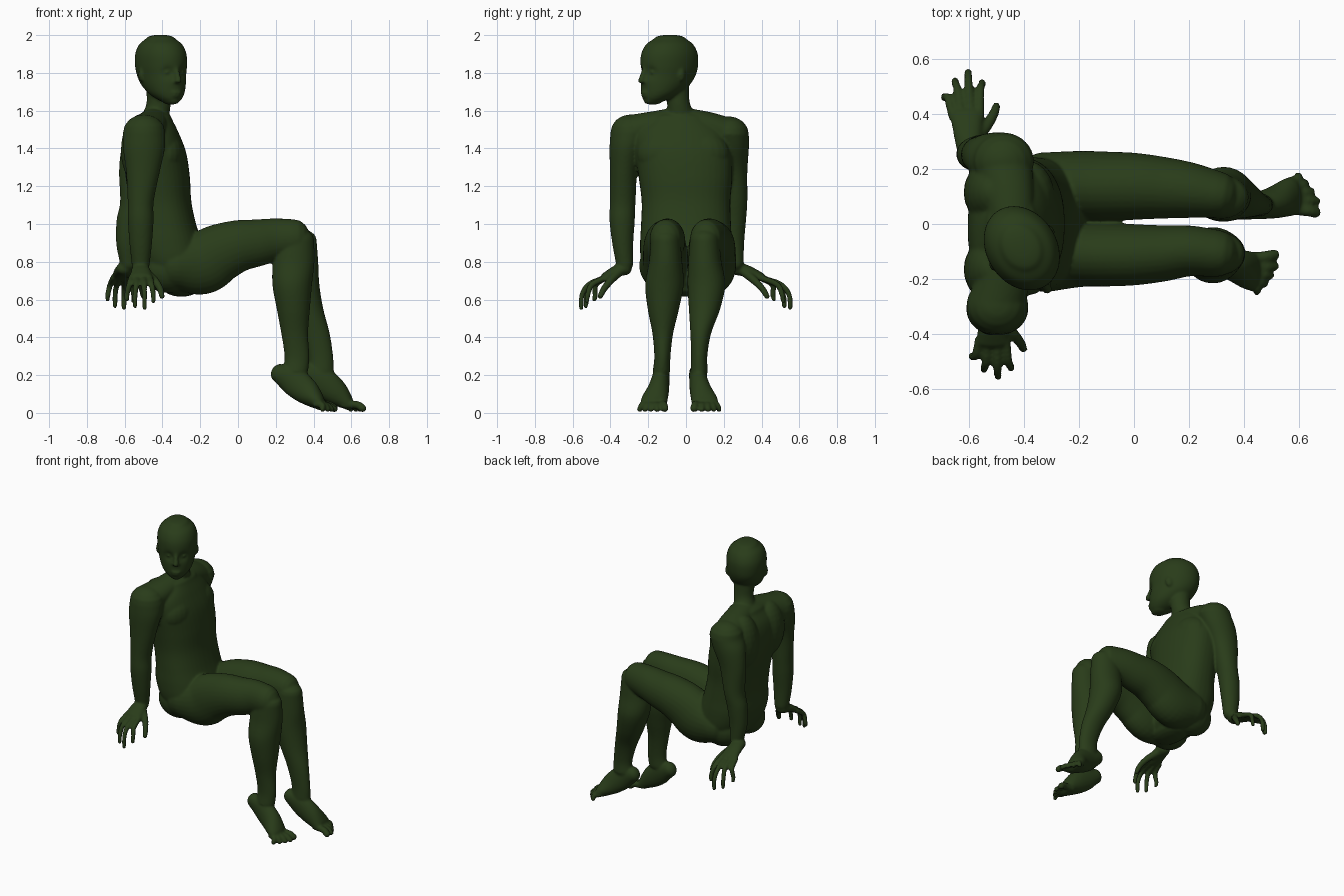
import bpy, bmesh, math
from mathutils import Vector, Matrix

bm = bmesh.new()
X, Y, Z = Vector((1, 0, 0)), Vector((0, 1, 0)), Vector((0, 0, 1))


def spline(pts, steps=6):
    """Catmull-Rom through rows of numbers."""
    p = [Vector(q) for q in pts]
    p = [p[0] * 2 - p[1]] + p + [p[-1] * 2 - p[-2]]
    out = []
    for i in range(1, len(p) - 2):
        a, b, c, d = p[i - 1:i + 3]
        for k in range(steps):
            t = k / steps
            out.append(0.5 * (2 * b + (c - a) * t + (2 * a - 5 * b + 4 * c - d) * t * t
                              + (3 * b - a - 3 * c + d) * t ** 3))
    return out + [p[-2]]


def loft(pts, side, axis=None, cap=0.9, sides=28, power=2.0):
    """Tube of oval sections (x, y, z, half width along side, other half width), domed ends."""
    rows = spline(pts)
    n = len(rows)
    rings = []
    for i, r in enumerate(rows):
        c = Vector(r[:3])
        t = axis or (Vector(rows[min(i + 1, n - 1)][:3]) - Vector(rows[max(i - 1, 0)][:3])).normalized()
        u = (side - t * side.dot(t)).normalized()
        rings.append((c, t, u, t.cross(u), r[3], r[4]))
    for end in (0, -1):
        c, t, u, v, a, b = rings[end]
        out = (rings[end][0] - rings[1 if end == 0 else -2][0]).dot(t)
        h = math.copysign(min(a, b) * cap, out)
        dome = [(c + t * h * math.sin(w), t, u, v, a * math.cos(w), b * math.cos(w))
                for w in (0.4, 0.8, 1.15, 1.45)]
        rings = dome[::-1] + rings if end == 0 else rings + dome
    grid = []
    for c, t, u, v, a, b in rings:
        row = []
        for k in range(sides):
            w = math.tau * k / sides
            cs, sn = math.cos(w), math.sin(w)
            row.append(bm.verts.new(c + u * math.copysign(abs(cs) ** (2 / power), cs) * a
                                    + v * math.copysign(abs(sn) ** (2 / power), sn) * b))
        grid.append(row)
    for r0, r1 in zip(grid, grid[1:]):
        for k in range(sides):
            j = (k + 1) % sides
            bm.faces.new((r0[k], r0[j], r1[j], r1[k]))
    bm.faces.new(grid[0][::-1])
    bm.faces.new(grid[-1])
    return [v for row in grid for v in row]


def blob(loc, size, yaw=0.0):
    bmesh.ops.create_uvsphere(bm, u_segments=20, v_segments=14, radius=1, matrix=Matrix.Translation(loc)
                              @ Matrix.Rotation(yaw, 4, 'Z') @ Matrix.Diagonal((*size, 1)))


# torso and pelvis
loft([(-.30, 0, .665, .10, .14), (-.325, 0, .71, .15, .205), (-.35, 0, .80, .18, .238),
      (-.375, 0, .90, .185, .243), (-.39, 0, 1.0, .168, .238), (-.41, 0, 1.12, .163, .235),
      (-.425, -.003, 1.25, .17, .248), (-.44, -.015, 1.38, .165, .255),
      (-.45, -.03, 1.48, .137, .235), (-.445, -.035, 1.55, .098, .16)], X, Z, .5, 40, 2.3)
# shoulder girdle
loft([(-.50, -.29, 1.485, .105, .095), (-.465, -.17, 1.525, .09, .072), (-.445, -.04, 1.54, .08, .075),
      (-.455, .10, 1.525, .09, .072), (-.475, .22, 1.475, .105, .09)], X)
# chest, shoulder blades, buttocks
for s in (-1, 1):
    blob((-.385, -.015 + s * .105, 1.37), (.098, .14, .12))
    blob((-.515, -.025 + s * .14, 1.39), (.105, .12, .19))
    blob((-.37, s * .115, .76), (.145, .115, .125))

# neck
loft([(-.455, -.02, 1.50, .085, .11), (-.435, -.03, 1.57, .07, .078), (-.42, -.04, 1.64, .064, .06),
      (-.42, -.05, 1.74, .068, .065)], X)

# head, turned towards the right shoulder
yaw = math.radians(32)
fwd = Vector((math.sin(yaw), -math.cos(yaw), 0))
wid = Vector((math.cos(yaw), math.sin(yaw), 0))


def face(f, w, z):
    return Vector((-.407, -.09, z)) + fwd * f + wid * w


head = [(1.645, .098, .042, .043), (1.665, .078, .068, .076), (1.695, .052, .093, .106),
        (1.74, .022, .111, .138), (1.79, .004, .120, .155), (1.84, -.001, .127, .162),
        (1.90, -.003, .126, .158), (1.95, -.004, .107, .132), (1.98, -.006, .073, .09)]
skull = loft([(*face(f, 0, z), a, b) for z, f, a, b in head], wid, Z, .3, 56)
for v in skull:
    for s in (-1, 1):
        d = (v.co - face(.145, s * .045, 1.803)).length
        v.co -= fwd * .02 * math.exp(-(d / .027) ** 2)
# nose, eyes, lips, chin, ears
loft([(*face(.147, 0, 1.83), .013, .013), (*face(.165, 0, 1.785), .014, .014),
      (*face(.177, 0, 1.757), .018, .014)], wid)
blob(face(.157, 0, 1.696), (.032, .012, .008), yaw)
blob(face(.154, 0, 1.679), (.027, .012, .009), yaw)
blob(face(.126, 0, 1.655), (.034, .026, .022), yaw)
for s in (-1, 1):
    blob(face(.127, s * .045, 1.803), (.018, .017, .010), yaw)
    blob(face(.158, s * .014, 1.754), (.012, .012, .009), yaw)
    blob(face(-.008, s * .121, 1.79), (.013, .024, .036), yaw + s * .35)

# arms
loft([(-.497, -.295, 1.485, .112, .105), (-.498, -.315, 1.40, .111, .09), (-.503, -.33, 1.28, .09, .073),
      (-.515, -.335, 1.12, .069, .068), (-.515, -.338, 1.02, .068, .067), (-.515, -.335, .90, .06, .056),
      (-.515, -.325, .79, .048, .046)], X, Z, .9)
loft([(-.475, .228, 1.475, .112, .105), (-.505, .243, 1.40, .112, .09), (-.54, .252, 1.28, .09, .073),
      (-.555, .257, 1.12, .069, .068), (-.575, .255, 1.02, .068, .063), (-.585, .254, .90, .06, .054),
      (-.578, .262, .79, .047, .043)], X, Z, .9)


def hand(m):
    """Palm, four bent fingers and thumb; m maps the right hand to its place."""
    def tube(pts):
        loft([(*m(*p[:3]), *p[3:]) for p in pts], X, sides=16)
    tube([(-.515, -.32, .765, .044, .036), (-.515, -.37, .75, .052, .031), (-.515, -.43, .72, .06, .022)])
    for x, tx, reach, tip in ((-.563, -.588, .485, .60), (-.532, -.545, .53, .565),
                              (-.499, -.495, .555, .555), (-.467, -.448, .525, .59)):
        mid = (.43 + reach) / 2 + .02
        tube([(x, -.42, .718, .017, .017), ((x + tx) / 2, -mid, .68, .016, .016),
              (tx, -reach + .005, .625, .0145, .0145), (tx, -reach, tip, .013, .013)])
    tube([(-.485, -.36, .74, .026, .024), (-.44, -.40, .70, .021, .021),
          (-.412, -.435, .655, .018, .018), (-.402, -.455, .615, .015, .015)])


hand(lambda x, y, z: (x, y, z))
hand(lambda x, y, z: (x - .085 + (y + .32) * .1, .265 + (-y - .32) * 1.22, z))

# thighs
for s, cy, k in ((-1, .112, 1.03), (1, .137, 1.13)):
    loft([(-.33, s * .125, .78, .12 * k, .13), (-.2, s * cy, .79, .114 * k, .165),
          (-.1, s * cy, .845, .112 * k, .155), (0, s * cy, .883, .108 * k, .138),
          (.1, s * (cy - .005), .90, .10 * k, .125), (.2, s * (cy - .014), .917, .09 * k, .113),
          (.30, s * .107, .922, .086, .103)], Y, None, .95)

# shins
loft([(.305, -.108, .92, .098, .078), (.295, -.108, .80, .11, .088), (.287, -.114, .68, .105, .102),
      (.293, -.12, .55, .088, .083), (.30, -.123, .42, .071, .055), (.312, -.125, .30, .066, .043),
      (.305, -.13, .22, .066, .046)], X, Z, .7)
loft([(.318, .098, .92, .098, .078), (.317, .10, .80, .108, .088), (.327, .108, .68, .104, .10),
      (.362, .098, .55, .09, .083), (.41, .078, .42, .076, .055), (.438, .07, .30, .066, .043),
      (.44, .07, .22, .068, .046)], X, Z, .7)


def foot(m):
    """Raised heel, sole and five toes; m maps the right foot to its place."""
    def tube(pts, sides=16):
        loft([(*m(*p[:3]), *p[3:]) for p in pts], Y, sides=sides)
    tube([(.215, -.13, .212, .044, .05), (.29, -.135, .17, .048, .075), (.36, -.148, .115, .058, .07),
          (.415, -.168, .065, .07, .046), (.435, -.172, .045, .066, .032)], 28)
    for y, tx, ty, r in ((-.125, .532, -.112, .021), (-.157, .53, -.154, .0155), (-.182, .512, -.187, .0155),
                         (-.205, .49, -.218, .015), (-.225, .462, -.246, .015)):
        tube([(.41, y, .045, r, r), ((.41 + tx) / 2 + .01, (y + ty) / 2, .042, r, r),
              (tx - r, ty, r + .002, r, r)])


foot(lambda x, y, z: (x, y, z))
foot(lambda x, y, z: (x + .15, -y - .07, z))

# fuse all parts into one smooth skin
bmesh.ops.recalc_face_normals(bm, faces=bm.faces)
mesh = bpy.data.meshes.new("seated_figure")
bm.to_mesh(mesh)
bm.free()
body = bpy.data.objects.new("seated_figure", mesh)
bpy.context.collection.objects.link(body)
skin = bpy.data.materials.new("dark_green")
skin.diffuse_color = (.022, .045, .01, 1)
mesh.materials.append(skin)
fuse = body.modifiers.new("fuse", 'REMESH')
fuse.mode, fuse.voxel_size, fuse.use_smooth_shade = 'VOXEL', .0076, True
soft = body.modifiers.new("soften", 'SMOOTH')
soft.factor, soft.iterations = .5, 6
